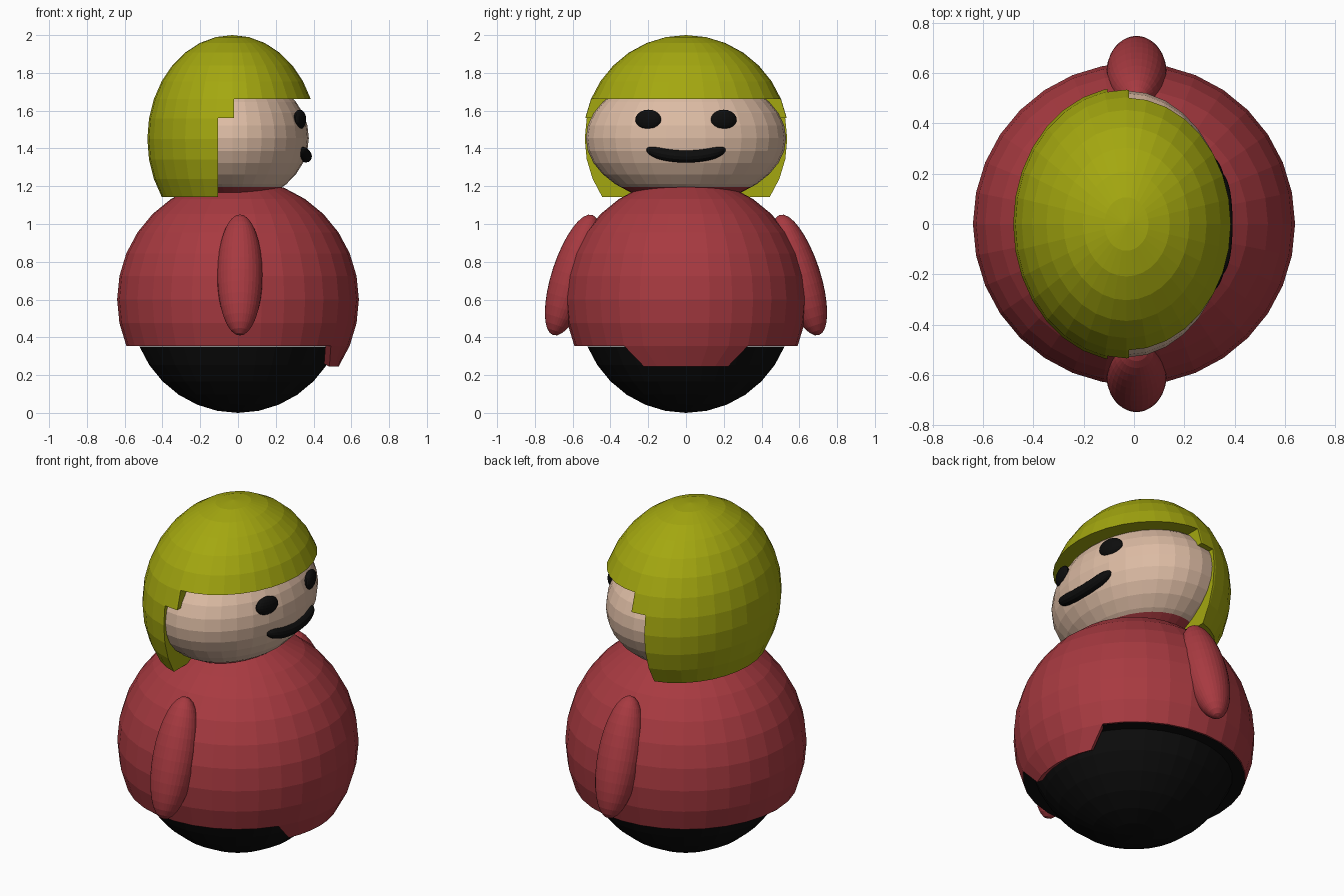
import bpy, bmesh, math
from mathutils import Matrix, Vector

if "Cube" in bpy.data.objects:
    bpy.data.objects.remove(bpy.data.objects["Cube"])


def material(name, rgb):
    m = bpy.data.materials.new(name)
    m.diffuse_color = (*rgb, 1)
    m.use_nodes = True
    m.node_tree.nodes["Principled BSDF"].inputs["Base Color"].default_value = m.diffuse_color
    return m


RED = material("red", (0.39, 0.042, 0.052))
BLACK = material("black", (0.004, 0.004, 0.004))
SKIN = material("skin", (0.72, 0.50, 0.37))
OLIVE = material("olive", (0.37, 0.39, 0.005))


def finish(name, bm, *mats):
    mesh = bpy.data.meshes.new(name)
    bm.to_mesh(mesh)
    bm.free()
    ob = bpy.data.objects.new(name, mesh)
    bpy.context.collection.objects.link(ob)
    for m in mats:
        mesh.materials.append(m)
    return ob


def sphere(loc, size, tilt=0, axis='X', u=32, v=16):
    bm = bmesh.new()
    mat = Matrix.Translation(loc) @ Matrix.Rotation(tilt, 4, axis) @ Matrix.Diagonal((*size, 1))
    bmesh.ops.create_uvsphere(bm, u_segments=u, v_segments=v, radius=1, matrix=mat)
    return bm


# Coat: sphere shell open at the bottom, with one flap hanging in front of the face side
R, CZ = 0.64, 0.6
bm = sphere((0, 0, CZ), (R, R, R))
gone = []
for f in bm.faces:
    c = f.calc_center_median()
    flap = c.z > 0.25 and abs(math.atan2(c.y, c.x)) < math.radians(33.7)
    if c.z < 0.35 and not flap:
        gone.append(f)
bmesh.ops.delete(bm, geom=gone, context='FACES')
for v in bm.verts:
    if v.co.z < 0.3:  # taper the flap
        r = v.co.xy.length
        v.co.y *= 0.75
        v.co.x = math.sqrt(r * r - v.co.y ** 2)
coat = finish("coat", bm, RED)
sol = coat.modifiers.new("thickness", 'SOLIDIFY')
sol.thickness = 0.035
sol.offset = -1

# Base: inset lower cap with a flat ledge under the coat
bm = sphere((0, 0, 0), (1, 1, 1))
top = math.cos(math.radians(112.5))
bmesh.ops.delete(bm, geom=[f for f in bm.faces if f.calc_center_median().z > top], context='FACES')
for v in bm.verts:
    v.co = Vector((v.co.x * 0.565, v.co.y * 0.565, 0.352 * (v.co.z + 1) / (1 + top)))
rim = [e for e in bm.edges if e.is_boundary]
new = bmesh.ops.extrude_edge_only(bm, edges=rim)["geom"]
for v in new:
    if isinstance(v, bmesh.types.BMVert):
        v.co.x *= 0.588 / 0.522
        v.co.y *= 0.588 / 0.522
bmesh.ops.recalc_face_normals(bm, faces=bm.faces)
for f in bm.faces:  # ledge and cap face downwards
    if f.normal.z > 0:
        f.normal_flip()
finish("base", bm, BLACK)

# Head: ellipsoid, red below the collar line
HX, HZ, HS = -0.03, 1.455, (0.405, 0.53, 0.345)
bm = sphere((HX, 0, HZ), HS)
bmesh.ops.bisect_plane(bm, geom=bm.verts[:] + bm.edges[:] + bm.faces[:],
                       plane_co=(0, 0, 1.197), plane_no=(0, 0, 1))
for f in bm.faces:
    f.material_index = int(f.calc_center_median().z < 1.197)
finish("head", bm, SKIN, RED)


def head_x(y, z):
    return HX + HS[0] * math.sqrt(1 - (y / HS[1]) ** 2 - ((z - HZ) / HS[2]) ** 2)


# Hair: larger ellipsoid with the face opening cut out along a stepped side profile
hair = finish("hair", sphere((HX, 0, 1.45), (0.45, 0.545, 0.55)), OLIVE)
profile = [(-1, 0.9), (1, 0.9), (1, 1.663), (-0.02, 1.663), (-0.02, 1.56),
           (-0.105, 1.56), (-0.105, 1.142), (-1, 1.142)]
bm = bmesh.new()
face = bm.faces.new([bm.verts.new((x, -1, z)) for x, z in profile])
ext = bmesh.ops.extrude_face_region(bm, geom=[face])["geom"]
bmesh.ops.translate(bm, vec=(0, 2, 0), verts=[g for g in ext if isinstance(g, bmesh.types.BMVert)])
bmesh.ops.recalc_face_normals(bm, faces=bm.faces)
cutter = finish("hair_cutter", bm, OLIVE)
cut = hair.modifiers.new("face_opening", 'BOOLEAN')
cut.operation = 'DIFFERENCE'
cut.solver = 'EXACT'
cut.object = cutter
bpy.context.view_layer.objects.active = hair
hair.select_set(True)
bpy.ops.object.modifier_apply(modifier=cut.name)
bpy.data.objects.remove(cutter, do_unlink=True)

# Arms and eyes on both sides
for side, s in (("right", -1), ("left", 1)):
    finish(side + "_arm", sphere((0.01, 0.6 * s, 0.73), (0.12, 0.11, 0.335),
                                 math.radians(18) * s), RED)
    finish(side + "_eye", sphere((head_x(0.2, 1.553), 0.2 * s, 1.553), (0.027, 0.072, 0.052),
                                 math.radians(18) * s, 'Z', 20, 10), BLACK)

# Mouth: smiling tube following the face, rounded at the ends
bm = bmesh.new()
N, SIDES, rings = 24, 12, []
for i in range(N + 1):
    t = -math.cos(math.pi * i / N)
    y = 0.21 * t
    z = 1.358 + 0.035 * t * t
    r = 0.033 * max(1 - abs(t) ** 6, 0.0004) ** 0.5
    x = head_x(y, z)
    rings.append([bm.verts.new((x + r * math.cos(a), y, z + r * math.sin(a)))
                  for a in (2 * math.pi * k / SIDES for k in range(SIDES))])
for a, b in zip(rings, rings[1:]):
    for k in range(SIDES):
        j = (k + 1) % SIDES
        bm.faces.new((a[k], a[j], b[j], b[k]))
bm.faces.new(rings[0])
bm.faces.new(rings[-1])
bmesh.ops.recalc_face_normals(bm, faces=bm.faces)
finish("mouth", bm, BLACK)
